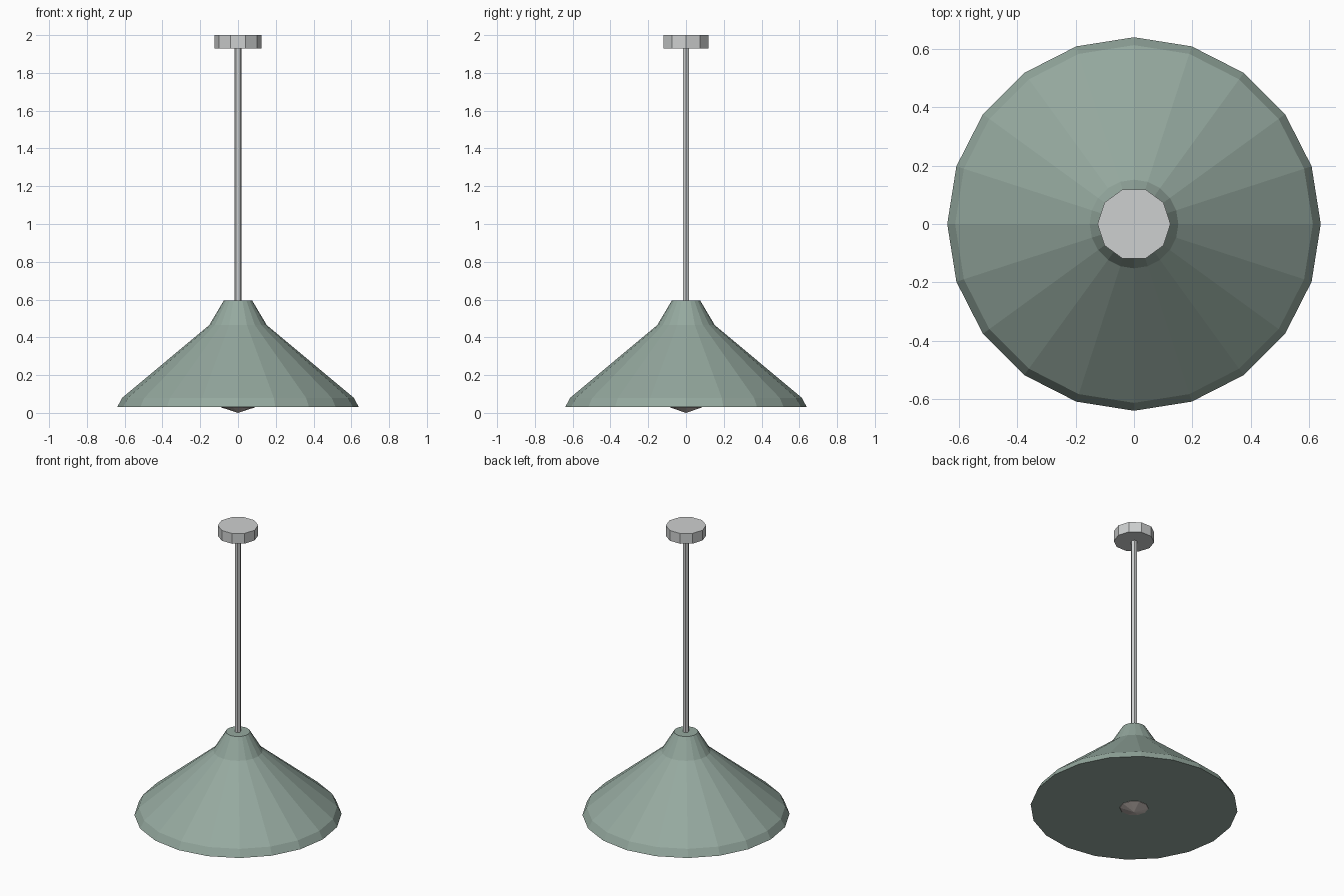
import bpy, bmesh, math

if "Cube" in bpy.data.objects:
    bpy.data.objects.remove(bpy.data.objects["Cube"])


def material(name, rgb):
    # sRGB 0-255 to linear viewport colour
    lin = [(c / 255 / 12.92) if c < 10 else ((c / 255 + 0.055) / 1.055) ** 2.4 for c in rgb]
    m = bpy.data.materials.new(name)
    m.diffuse_color = (*lin, 1)
    m.use_nodes = True
    m.node_tree.nodes["Principled BSDF"].inputs["Base Color"].default_value = m.diffuse_color
    return m


def lathe(name, profile, sides, mat):
    # closed, flat-shaded solid of revolution from (radius, height) points
    bm = bmesh.new()
    rings = []
    for r, z in profile:
        if r == 0:
            rings.append([bm.verts.new((0, 0, z))] * sides)
        else:
            rings.append([bm.verts.new((r * math.cos(2 * math.pi * i / sides),
                                        r * math.sin(2 * math.pi * i / sides), z))
                          for i in range(sides)])
    for a, b in zip(rings, rings[1:]):
        for i in range(sides):
            j = (i + 1) % sides
            bm.faces.new(list(dict.fromkeys((a[i], a[j], b[j], b[i]))))
    if profile[0][0] > 0:
        bm.faces.new(rings[0][::-1])
    if profile[-1][0] > 0:
        bm.faces.new(rings[-1])
    bmesh.ops.recalc_face_normals(bm, faces=bm.faces)
    me = bpy.data.meshes.new(name)
    bm.to_mesh(me)
    bm.free()
    me.materials.append(mat)
    ob = bpy.data.objects.new(name, me)
    bpy.context.collection.objects.link(ob)
    return ob


sage = material("sage green", (149, 169, 159))
metal = material("light grey metal", (206, 208, 208))
glass = material("warm grey bulb", (208, 198, 193))

# conical shade with a short lip and a steep neck
lathe("shade", [(0.64, 0.03), (0.613, 0.08), (0.152, 0.465), (0.075, 0.595)], 20, sage)

# hanging rod
lathe("rod", [(0.019, 0.55), (0.019, 1.94)], 6, metal)

# ceiling canopy
lathe("canopy", [(0.125, 1.93), (0.125, 2.0)], 10, metal)

# bulb, only its lowest part peeks out below the shade
R = 0.15
bulb = [(0 if k in (0, 5) else R * math.sin(k * math.pi / 5), R - R * math.cos(k * math.pi / 5))
        for k in range(6)]
lathe("bulb", bulb, 10, glass)
